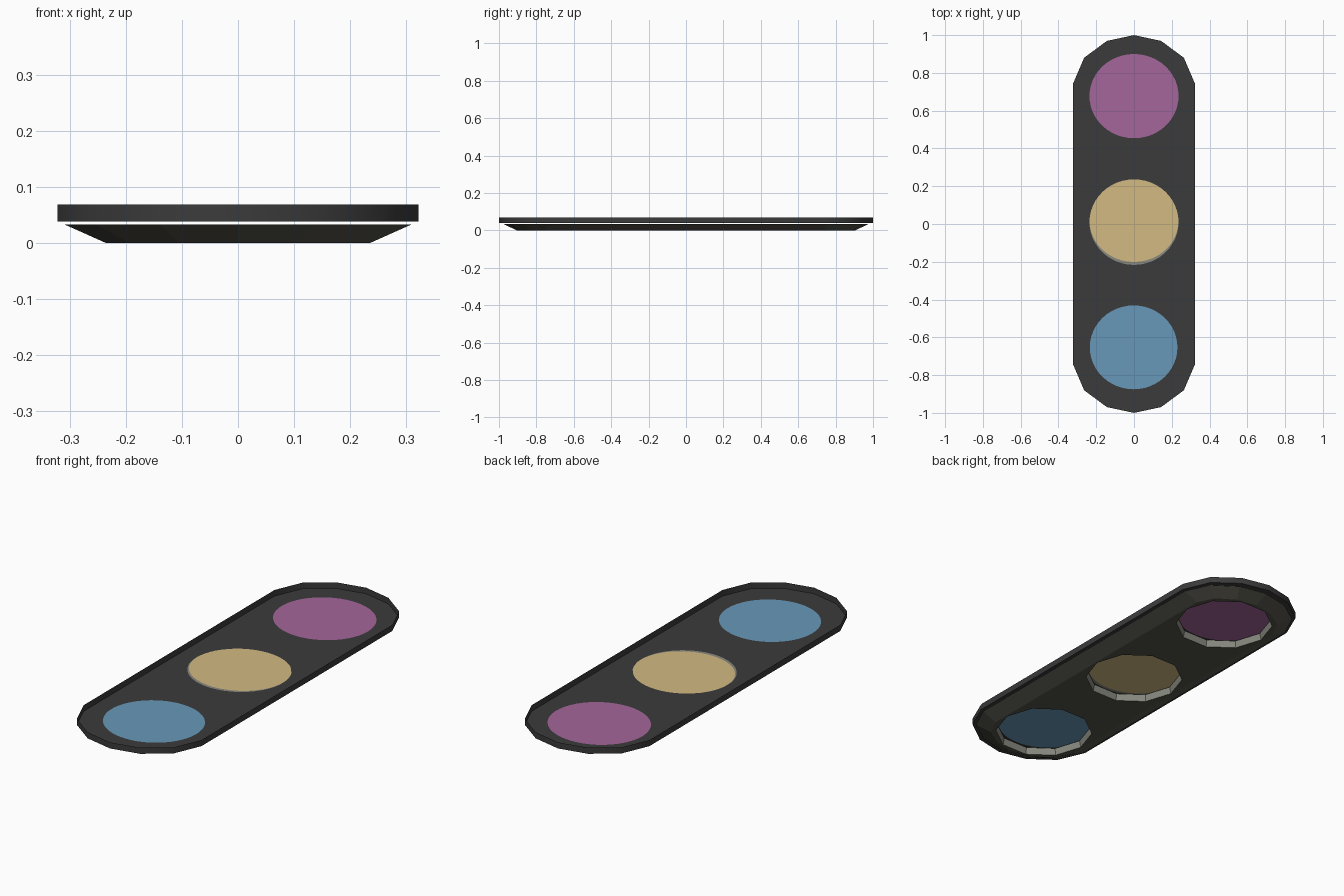
import bpy, bmesh, math

if "Cube" in bpy.data.objects:
    bpy.data.objects.remove(bpy.data.objects["Cube"])


def material(name, hex_colour):
    vals = [int(hex_colour[i:i + 2], 16) / 255 for i in (0, 2, 4)]
    lin = [v / 12.92 if v < 0.04045 else ((v + 0.055) / 1.055) ** 2.4 for v in vals]
    m = bpy.data.materials.new(name)
    m.diffuse_color = (*lin, 1)
    m.use_nodes = True
    m.node_tree.nodes["Principled BSDF"].inputs["Base Color"].default_value = m.diffuse_color
    return m


dark = material("dark grey", "3b3b3b")
olive = material("olive grey", "54534a")
grey = material("light grey", "88897f")
purple = material("purple", "a3669b")
yellow = material("sand yellow", "d2ba82")
blue = material("blue", "6898b8")

FLOOR, RIM = 0.0385, 0.0685


def make_object(name, bm, mats):
    me = bpy.data.meshes.new(name)
    bm.to_mesh(me)
    bm.free()
    for m in mats:
        me.materials.append(m)
    ob = bpy.data.objects.new(name, me)
    bpy.context.collection.objects.link(ob)
    return ob


def outline(width, end):
    """Faceted stadium: half-width, half-length, seven points per end."""
    quarter = [(1, 0.745), (0.82, 0.745 + (end - 0.745) * 0.53),
               (0.445, 0.745 + (end - 0.745) * 0.88)]
    pts = [(width * x, y) for x, y in quarter] + [(0, end)]
    pts += [(-width * x, y) for x, y in reversed(quarter)]
    return pts + [(-x, -y) for x, y in pts]


def ellipse(cx, cy, rx, ry, n=48):
    return [(cx + rx * math.cos(2 * math.pi * i / n),
             cy + ry * math.sin(2 * math.pi * i / n)) for i in range(n)]


def ring(bm, pts, z):
    return [bm.verts.new((x, y, z)) for x, y in pts]


def bridge(bm, a, b, mat=0):
    for i in range(len(a)):
        j = (i + 1) % len(a)
        f = bm.faces.new((a[i], a[j], b[j], b[i]))
        f.material_index = mat


def loft(name, lower, z0, upper, z1, mats):
    """Closed solid between two matching outlines."""
    bm = bmesh.new()
    a, b = ring(bm, lower, z0), ring(bm, upper, z1)
    bm.faces.new(a)
    bm.faces.new(b)
    bridge(bm, a, b)
    bmesh.ops.recalc_face_normals(bm, faces=bm.faces)
    return make_object(name, bm, mats)


# Upright wall of the open tray
rim = outline(0.322, 1.0)
bm = bmesh.new()
bridge(bm, ring(bm, rim, FLOOR), ring(bm, rim, RIM))
for f in bm.faces:
    f.smooth = True
make_object("tray_wall", bm, [dark])

# Tray floor with three coloured discs cut into it
bm = bmesh.new()
edge = ring(bm, rim, FLOOR)
discs = [ring(bm, ellipse(0, 0.677, 0.236, 0.223), FLOOR),
         ring(bm, ellipse(0, 0.010, 0.236, 0.2265), FLOOR),
         ring(bm, ellipse(-0.002, -0.653, 0.232, 0.222), FLOOR)]
edges = [bm.edges.new((r[i], r[i - 1])) for r in [edge] + discs for i in range(len(r))]
bmesh.ops.triangle_fill(bm, edges=edges, use_beauty=True, normal=(0, 0, 1))
middle = ring(bm, ellipse(0, 0.0175, 0.2355, 0.2185), FLOOR)
bridge(bm, discs[1], middle, 4)      # grey crescent beside the middle disc
for loop, mat in ((discs[0], 1), (middle, 2), (discs[2], 3)):
    bm.faces.new(loop).material_index = mat
for f in bm.faces:
    f.normal_update()
    if f.normal.z < 0:
        f.normal_flip()
make_object("tray_floor", bm, [dark, purple, yellow, blue, grey])

# Tapered base below a thin gap
base = loft("tapered_base", outline(0.235, 0.905), 0,
            outline(0.31, 0.975), 0.0335, [olive, grey])

# Ten-sided openings through the base, lined in light grey
cutters = []
for y in (-0.667, 0, 0.667):
    cutter = loft("opening_cutter", ellipse(0, y, 0.2305, 0.2305, 10), -0.01,
                  ellipse(0, y, 0.219, 0.219, 10), 0.045, [grey])
    cutter.hide_render = True
    cutters.append(cutter)
    mod = base.modifiers.new("opening", 'BOOLEAN')
    mod.object = cutter
    mod.solver = 'EXACT'
    mod.operation = 'DIFFERENCE'
    mod.material_mode = 'TRANSFER'

# Apply the openings and drop the cutters
bpy.context.view_layer.update()
dg = bpy.context.evaluated_depsgraph_get()
cut = bpy.data.meshes.new_from_object(base.evaluated_get(dg))
base.modifiers.clear()
base.data = cut
for c in cutters:
    bpy.data.objects.remove(c)
